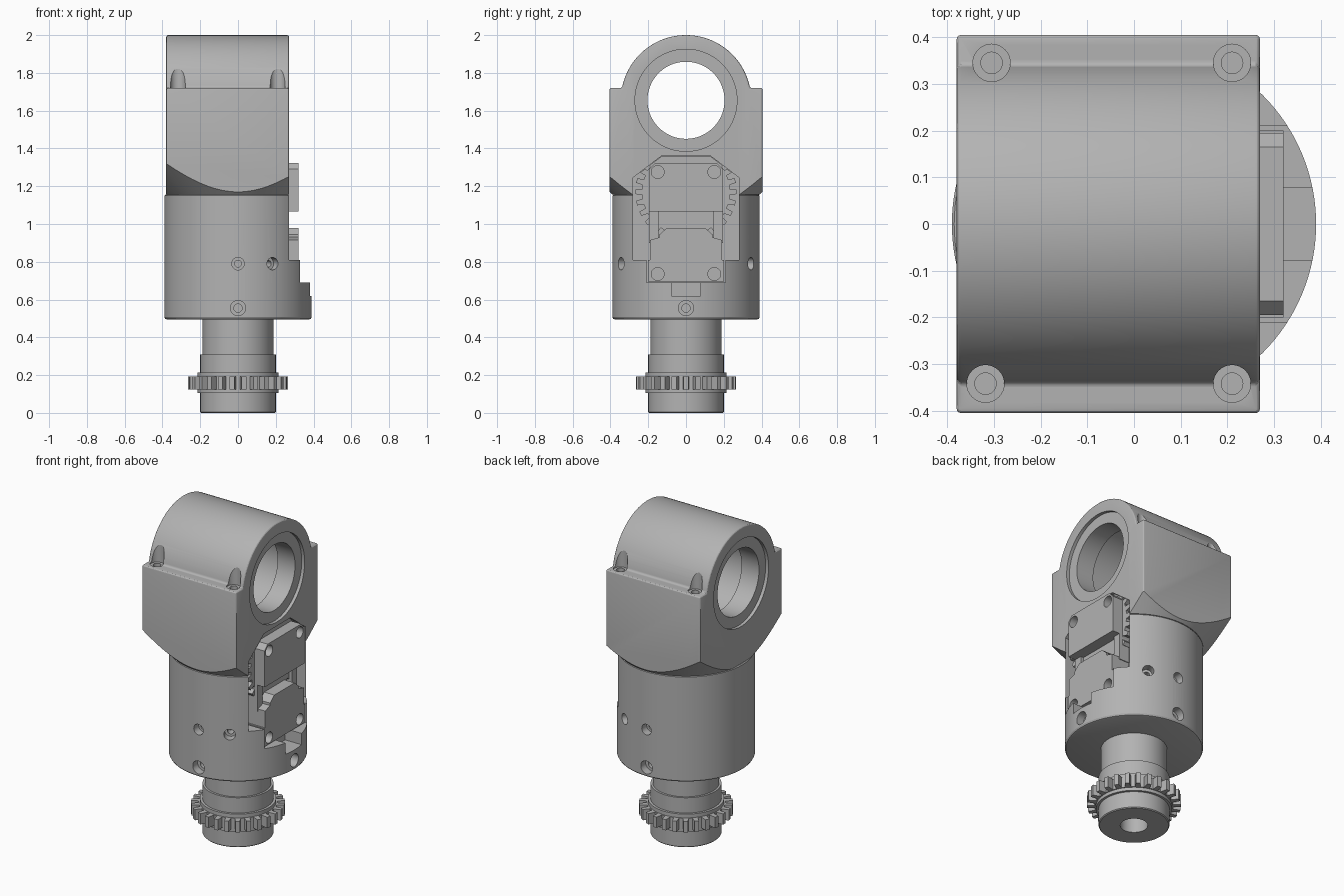
import bpy, bmesh
from math import sin, cos, pi, radians, asin
from mathutils import Matrix, Vector

if "Cube" in bpy.data.objects:
    bpy.data.objects.remove(bpy.data.objects["Cube"], do_unlink=True)

grey = bpy.data.materials.new("machined grey")
grey.use_nodes = True
GREY = (0.45, 0.45, 0.45, 1)
grey.diffuse_color = GREY
grey.node_tree.nodes["Principled BSDF"].inputs["Base Color"].default_value = GREY


def finish(name, bm):
    bmesh.ops.recalc_face_normals(bm, faces=bm.faces)
    mesh = bpy.data.meshes.new(name)
    bm.to_mesh(mesh)
    bm.free()
    mesh.materials.append(grey)
    ob = bpy.data.objects.new(name, mesh)
    bpy.context.collection.objects.link(ob)
    return ob


def select(ob):
    bpy.ops.object.select_all(action='DESELECT')
    ob.select_set(True)
    bpy.context.view_layer.objects.active = ob


def prism(name, pts, x0, x1):
    """Extrude a (y, z) outline along x."""
    bm = bmesh.new()
    face = bm.faces.new([bm.verts.new((x0, y, z)) for y, z in pts])
    ext = bmesh.ops.extrude_face_region(bm, geom=[face])
    verts = [v for v in ext["geom"] if isinstance(v, bmesh.types.BMVert)]
    bmesh.ops.translate(bm, verts=verts, vec=(x1 - x0, 0, 0))
    return finish(name, bm)


def mirrored(half):
    """Close an outline given by its +y half, listed from bottom to top."""
    return half + [(-y, z) for y, z in reversed(half)]


def lathe(name, profile, n=96):
    """Closed solid of revolution about z from (radius, z) points."""
    bm = bmesh.new()
    rings = [[bm.verts.new((r * cos(2 * pi * i / n), r * sin(2 * pi * i / n), z))
              for i in range(n)] for r, z in profile]
    for a, b in zip(rings, rings[1:]):
        for i in range(n):
            j = (i + 1) % n
            bm.faces.new((a[i], a[j], b[j], b[i]))
    bm.faces.new(rings[0][::-1])
    bm.faces.new(rings[-1])
    return finish(name, bm)


def rod(name, start, end, r, n=32):
    """Cylinder between two points."""
    a, b = Vector(start), Vector(end)
    turn = (b - a).to_track_quat('Z', 'Y').to_matrix().to_4x4()
    bm = bmesh.new()
    bmesh.ops.create_cone(bm, cap_ends=True, segments=n, radius1=r, radius2=r,
                          depth=(b - a).length,
                          matrix=Matrix.Translation((a + b) / 2) @ turn)
    return finish(name, bm)


def cut(ob, cutter, operation='DIFFERENCE'):
    cutter.hide_render = True
    select(ob)
    mod = ob.modifiers.new("cut", 'BOOLEAN')
    mod.object, mod.operation, mod.solver = cutter, operation, 'EXACT'
    bpy.ops.object.modifier_apply(modifier=mod.name)
    bpy.data.objects.remove(cutter, do_unlink=True)


def bevel(ob, width):
    select(ob)
    mod = ob.modifiers.new("bevel", 'BEVEL')
    mod.width, mod.segments, mod.angle_limit = width, 3, radians(40)
    bpy.ops.object.modifier_apply(modifier=mod.name)


def smooth(ob):
    select(ob)
    bpy.ops.object.shade_smooth_by_angle(angle=radians(25))


def gear_outline(count, root, tip):
    pts = []
    for i in range(count):
        for f, r in ((-.30, root), (-.20, tip), (.20, tip), (.30, root)):
            a = 2 * pi * (i + f) / count
            pts.append((r * cos(a), r * sin(a)))
    return pts


def gear_pocket():
    return prism("pocket_cutter", mirrored([(.281, .81), (.281, 1.245), (.13, 1.36)]), .2, .5)


# Head: shouldered block with a round crown, trimmed by a cone underneath
BORE_Z, CROWN, SHOULDER = 1.655, .345, 1.72
a0 = asin((SHOULDER - BORE_Z) / CROWN)
arc = [a0 + (pi - 2 * a0) * i / 64 for i in range(65)]
outline = [(-.405, 1.1), (.405, 1.1), (.405, SHOULDER)]
outline += [(CROWN * cos(a), BORE_Z + CROWN * sin(a)) for a in arc]
outline += [(-.405, SHOULDER)]
head = prism("head", outline, -.38, .27)
bevel(head, .01)
cut(head, lathe("cone_cutter", [(.39, 1.155), (1.39, 2.155)], 128), 'INTERSECT')

# Bore with bearing seats and a wider chamber in the middle
for x0, x1, r in ((-.5, .5, .204), (-.5, -.36, .27), (.25, .5, .27), (-.24, .13, .25)):
    cut(head, rod("bore_cutter", (x0, 0, BORE_Z), (x1, 0, BORE_Z), r, 96))
cut(head, gear_pocket())

# Vertical screw pockets in the shoulders
for x, y in ((-.305, .345), (.21, .345), (-.318, -.342), (.21, -.342)):
    cut(head, rod("screw_cutter", (x, y, 1.712), (x, y, 2.1), .04))
    cut(head, rod("screw_cutter", (x, y, 1.66), (x, y, 1.8), .023))
smooth(head)

# Body: round housing with a stepped pocket on the left side
body = lathe("body", [(.378, .495), (.385, .498), (.39, .507), (.39, 1.15), (.385, 1.155)], 128)
cut(body, gear_pocket())
cut(body, prism("step_cutter", mirrored([(.21, .69), (.21, .85)]), .2, .5))
cut(body, prism("notch_cutter", mirrored([(.078, .62), (.078, .75)]), .27, .5))

# Radial screw holes, each with a narrower core
for deg, z, r in ((90, .79, .033), (-90, .79, .033), (62, .79, .033), (-62, .79, .033),
                  (0, .555, .04), (90, .555, .04), (-90, .555, .04)):
    d = Vector((cos(radians(deg)), sin(radians(deg)), 0))
    up = Vector((0, 0, z))
    cut(body, rod("hole_cutter", d * .34 + up, d * .5 + up, r))
    cut(body, rod("hole_cutter", d * .29 + up, d * .4 + up, r * .55))
smooth(body)

# Wheel gear lying in the pocket
wheel = prism("wheel_gear", [(y, z + 1.17) for y, z in gear_outline(28, .232, .268)], .19, .25)
cut(wheel, prism("wheel_trim", mirrored([(.279, .85), (.279, 1.245), (.13, 1.358)]), .1, .4),
    'INTERSECT')

# Cover plates with screw holes, joined by two rails
upper = prism("upper_cover", mirrored([(.195, 1.065), (.195, 1.29), (.165, 1.322)]), .19, .32)
lower = prism("lower_cover", mirrored([(.2, .695), (.2, .81), (.19, .81), (.19, .915),
                                       (.14, .93), (.14, .945), (.1, .98)]), .19, .32)
for plate, z in ((upper, 1.275), (lower, .735)):
    for y in (-.15, .15):
        cut(plate, rod("hole_cutter", (.25, y, z), (.4, y, z), .034))
    smooth(plate)
for side, s in (("left", 1), ("right", -1)):
    prism(side + "_rail", [(s * .145, .9), (s * .195, .9), (s * .195, 1.08), (s * .145, 1.08)],
          .19, .27)

# Stepped shaft with a blind hole in its lower end
shaft = lathe("shaft", [(.195, 0), (.2, .005), (.2, .105), (.215, .105), (.215, .215),
                        (.2, .215), (.2, .31), (.187, .31), (.187, .52)])
cut(shaft, rod("shaft_hole_cutter", (0, 0, -.1), (0, 0, .4), .078))
smooth(shaft)

# Drive gear around the shaft
drive = prism("drive_gear", gear_outline(26, .222, .265), .125, .192)
drive.data.transform(Matrix(((0, 1, 0, 0), (0, 0, 1, 0), (1, 0, 0, 0), (0, 0, 0, 1))))
